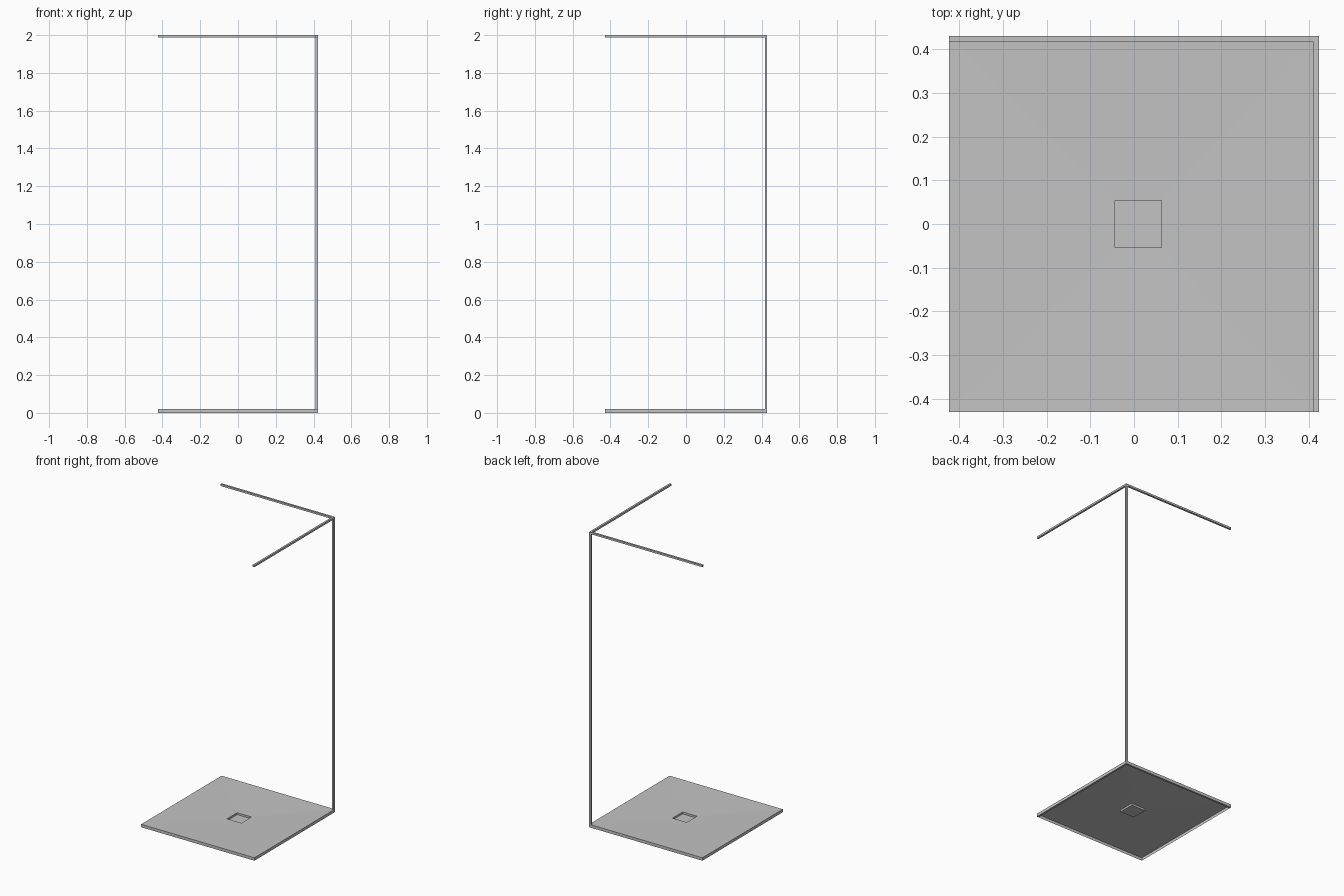
import bpy
import bmesh

cube = bpy.data.objects.get("Cube")
if cube:
    bpy.data.objects.remove(cube, do_unlink=True)

grey = bpy.data.materials.new("light grey")
grey.use_nodes = True
COLOR = (0.55, 0.55, 0.55, 1)
grey.diffuse_color = COLOR
grey.node_tree.nodes["Principled BSDF"].inputs["Base Color"].default_value = COLOR

X0, X1, Y0, Y1 = -0.424, 0.424, -0.43, 0.43
BAR, TOP = 0.013, 2.0


def add_object(name, bm):
    mesh = bpy.data.meshes.new(name)
    bm.to_mesh(mesh)
    bm.free()
    mesh.materials.append(grey)
    obj = bpy.data.objects.new(name, mesh)
    bpy.context.collection.objects.link(obj)
    return obj


def box(name, lo, hi):
    bm = bmesh.new()
    bmesh.ops.create_cube(bm, size=1)
    for v in bm.verts:
        v.co = [hi[i] if v.co[i] > 0 else lo[i] for i in range(3)]
    return add_object(name, bm)


# Shower tray: skirt, gently sloping floor and sunken square drain
def ring(bm, x0, x1, y0, y1, z):
    return [bm.verts.new((x, y, z)) for x, y in
            ((x0, y0), (x1, y0), (x1, y1), (x0, y1))]


bm = bmesh.new()
drain = (-0.044, 0.063, -0.054, 0.054)
rings = [ring(bm, X0, X1, Y0, Y1, 0), ring(bm, X0, X1, Y0, Y1, 0.02),
         ring(bm, *drain, 0.015), ring(bm, *drain, 0.002)]
for a, b in zip(rings, rings[1:]):
    for i in range(4):
        j = (i + 1) % 4
        bm.faces.new((a[i], a[j], b[j], b[i]))
bm.faces.new(rings[-1])
add_object("shower_tray", bm)

# Corner post and the two rails at its top
box("corner_post", (X1 - BAR, Y1 - BAR, 0), (X1, Y1, TOP))
box("back_rail", (X0, Y1 - BAR, TOP - BAR), (X1 - BAR, Y1, TOP))
box("left_rail", (X1 - BAR, Y0, TOP - BAR), (X1, Y1 - BAR, TOP))

# Bottom rails under the edges of the tray
box("back_bottom_rail", (X0, Y1 - BAR, 0), (X1 - BAR, Y1, BAR))
box("left_bottom_rail", (X1 - BAR, Y0, 0), (X1, Y1 - BAR, BAR))
